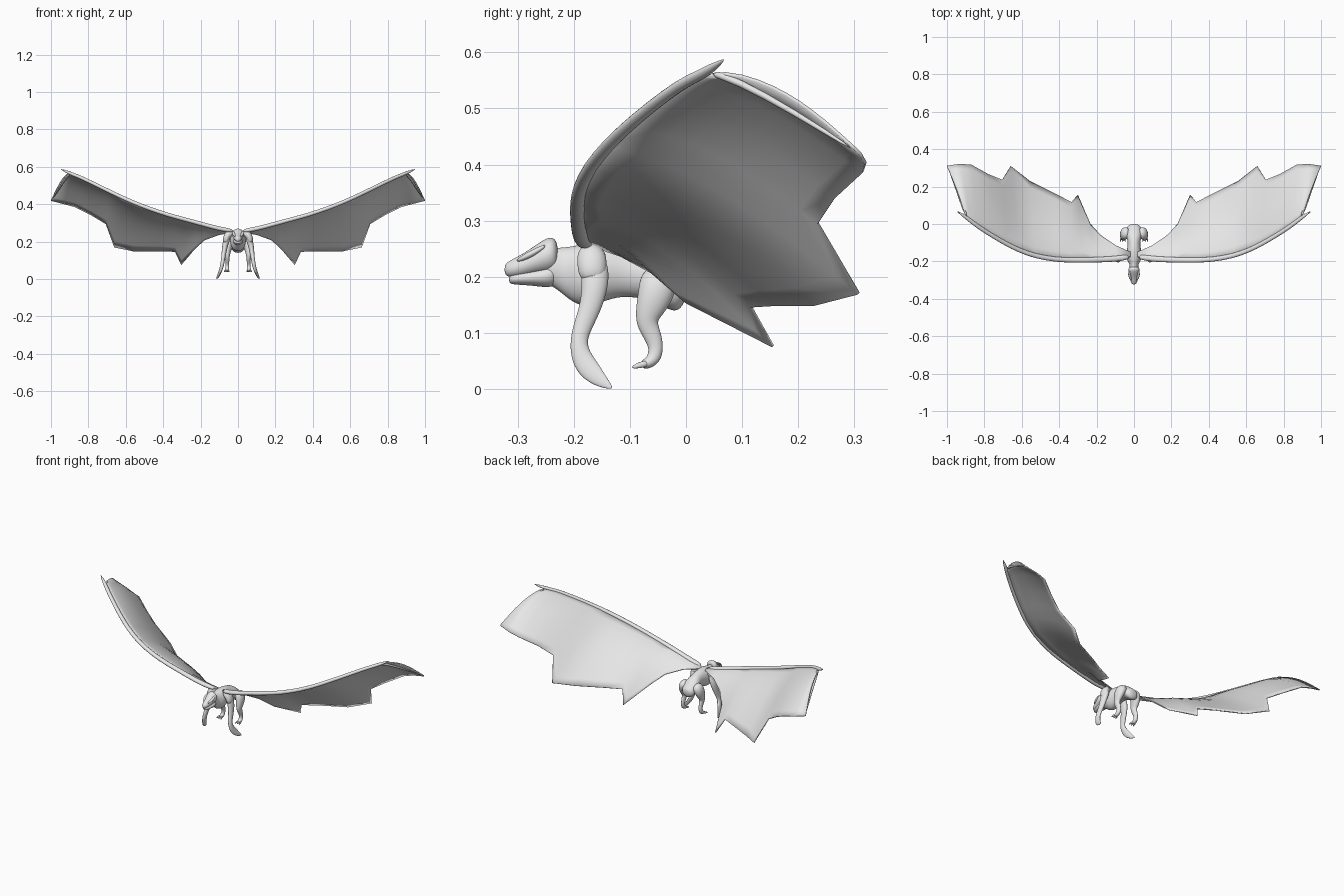
import bpy, bmesh, math
from mathutils import Vector

skin = bpy.data.materials.new("pale grey skin")
skin.diffuse_color = (0.8, 0.8, 0.8, 1)


def finish(name, bm, mirror=False, subsurf=0, angle=180):
    bmesh.ops.recalc_face_normals(bm, faces=bm.faces)
    me = bpy.data.meshes.new(name)
    bm.to_mesh(me)
    bm.free()
    me.materials.append(skin)
    ob = bpy.data.objects.new(name, me)
    bpy.context.collection.objects.link(ob)
    bpy.context.view_layer.objects.active = ob
    ob.select_set(True)
    bpy.ops.object.shade_smooth_by_angle(angle=math.radians(angle))
    ob.select_set(False)
    if mirror:
        ob.modifiers.new("mirror", 'MIRROR').use_mirror_merge = False
    if subsurf:
        s = ob.modifiers.new("smooth", 'SUBSURF')
        s.levels = s.render_levels = subsurf
    return ob


def loft(name, stations, ref=(1, 0, 0), mirror=True, segs=10, subsurf=2):
    """Skin oval rings along a path; station = (x, y, z, radius along ref, radius across)."""
    bm = bmesh.new()
    pts = [Vector(s[:3]) for s in stations]
    rings = []
    for i, s in enumerate(stations):
        t = (pts[min(i + 1, len(pts) - 1)] - pts[max(i - 1, 0)]).normalized()
        a = Vector(ref)
        a = (a - t * a.dot(t)).normalized()
        b = t.cross(a)
        rings.append([bm.verts.new(pts[i] + a * s[3] * math.cos(2 * math.pi * k / segs)
                                   + b * s[4] * math.sin(2 * math.pi * k / segs))
                      for k in range(segs)])
    for r, q in zip(rings, rings[1:]):
        for k in range(segs):
            n = (k + 1) % segs
            bm.faces.new((r[k], r[n], q[n], q[k]))
    bm.faces.new(rings[0])
    bm.faces.new(rings[-1])
    return finish(name, bm, mirror, subsurf)


def trunk(name, rows):
    """Loft along y with upright rings; row = (y, bottom, top, half width)."""
    bm = bmesh.new()
    n, rings = 12, []
    for y, lo, hi, w in rows:
        rings.append([bm.verts.new((w * 1.04 * math.cos(2 * math.pi * k / n), y,
                                    (lo + hi) / 2 + (hi - lo) * 0.52 * math.sin(2 * math.pi * k / n)))
                      for k in range(n)])
    for r, q in zip(rings, rings[1:]):
        for k in range(n):
            bm.faces.new((r[k], r[(k + 1) % n], q[(k + 1) % n], q[k]))
    bm.faces.new(rings[0])
    bm.faces.new(rings[-1])
    return finish(name, bm, subsurf=2)


# Torso with neck and stubby rump
trunk("torso", [(-.255, .19, .24, .018), (-.235, .182, .252, .024), (-.215, .165, .252, .023),
                (-.195, .15, .256, .036), (-.17, .146, .26, .045), (-.13, .163, .26, .036),
                (-.10, .165, .252, .032), (-.06, .158, .24, .042), (-.03, .14, .215, .043),
                (-.012, .138, .20, .034), (0, .16, .188, .02)])
# Skull with a raised crest at the back, and lower jaw
trunk("head", [(-.324, .203, .222, .008), (-.312, .198, .23, .017), (-.29, .2, .241, .021),
               (-.27, .204, .255, .028), (-.248, .206, .27, .032), (-.235, .21, .27, .029),
               (-.228, .215, .258, .018)])
trunk("jaw", [(-.316, .188, .203, .009), (-.305, .186, .207, .017), (-.27, .184, .213, .024),
              (-.245, .18, .222, .026), (-.228, .186, .225, .018)])
# Brow bumps
loft("brow", [(.014, -.302, .228, .004, .003), (.021, -.285, .236, .008, .006),
              (.025, -.268, .245, .008, .006), (.024, -.25, .256, .004, .003)])

# Front limbs ending in long blades
loft("shoulder", [(.02, -.165, .245, .014, .018), (.045, -.168, .245, .026, .028),
                  (.062, -.168, .225, .02, .028), (.068, -.166, .19, .016, .025)], ref=(1, 0, 0))
loft("front_limb", [(.05, -.163, .235, .015, .022), (.062, -.162, .205, .018, .027),
                    (.07, -.163, .175, .016, .024), (.075, -.172, .14, .013, .02),
                    (.08, -.187, .105, .011, .017), (.084, -.192, .08, .011, .016),
                    (.09, -.186, .055, .01, .02), (.098, -.172, .033, .008, .021),
                    (.108, -.15, .013, .005, .013), (.116, -.131, .001, .001, .002)])

# Hind legs
loft("hind_leg", [(.025, -.045, .205, .02, .024), (.046, -.048, .195, .029, .036),
                  (.055, -.054, .168, .024, .034), (.057, -.066, .138, .017, .026),
                  (.057, -.071, .118, .013, .02), (.057, -.06, .096, .011, .017),
                  (.057, -.053, .075, .01, .014), (.058, -.056, .056, .011, .014),
                  (.059, -.066, .046, .013, .011), (.06, -.08, .042, .012, .008)])
for i, dx in enumerate((-.011, 0, .011)):
    loft(f"hind_toe_{i + 1}", [(.06 + dx * .6, -.066, .046, .005, .007), (.06 + dx, -.082, .043, .005, .007),
                               (.06 + dx * 1.3, -.097, .038, .002, .003)], segs=6, subsurf=1)

# Wing outline: matching points on the leading and trailing edges
columns = [((.02, -.175, .255), (.02, -.15, .25)), ((.1, -.187, .268), (.1, -.115, .238)),
           ((.17, -.19, .287), (.18, -.06, .208)), ((.22, -.192, .301), (.235, 0, .155)),
           ((.28, -.193, .317), (.302, .155, .076)), ((.34, -.193, .333), (.335, .115, .147)),
           ((.42, -.190, .357), (.42, .16, .15)), ((.53, -.172, .396), (.56, .23, .15)),
           ((.62, -.138, .436), (.66, .308, .17)), ((.68, -.108, .465), (.705, .235, .295)),
           ((.76, -.062, .504), (.78, .265, .34)), ((.84, -.01, .543), (.87, .315, .386)),
           ((.88, .022, .558), (.93, .32, .402)), ((.91, .07, .562), (1, .31, .42))]
ROWS = 10
bm = bmesh.new()
grid = []
for lead, trail in columns:
    a, b = Vector(lead), Vector(trail)
    d = b - a
    up = Vector((1, 0, 0)).cross(d).normalized()
    camber = min(.03, d.length * .08)
    grid.append([bm.verts.new(a + d * (j / ROWS) + up * camber * math.sin(math.pi * (j / ROWS) ** .8))
                 for j in range(ROWS + 1)])
for p, q in zip(grid, grid[1:]):
    for j in range(ROWS):
        bm.faces.new((p[j], q[j], q[j + 1], p[j + 1]))
wing = finish("wing_membrane", bm, mirror=True, angle=60)
sol = wing.modifiers.new("thickness", 'SOLIDIFY')
sol.thickness, sol.offset = .006, 0

# Bone along the leading edge, ending in a small hooked claw
bone = [(*lead, .017 - .006 * i / 13, .013 - .003 * i / 13)
        for i, (lead, _) in enumerate(columns[:-1])]
bone += [(.915, .048, .573, .01, .009), (.948, .069, .588, .001, .001)]
loft("wing_bone", bone, ref=(0, 1, 0), segs=8, subsurf=1)
# Thin outer finger along the wing end
loft("wing_finger", [(.895, .045, .563, .008, .008), (.915, .09, .55, .008, .007),
                     (.95, .19, .495, .006, .006), (.994, .302, .424, .003, .003)], segs=8, subsurf=1)
